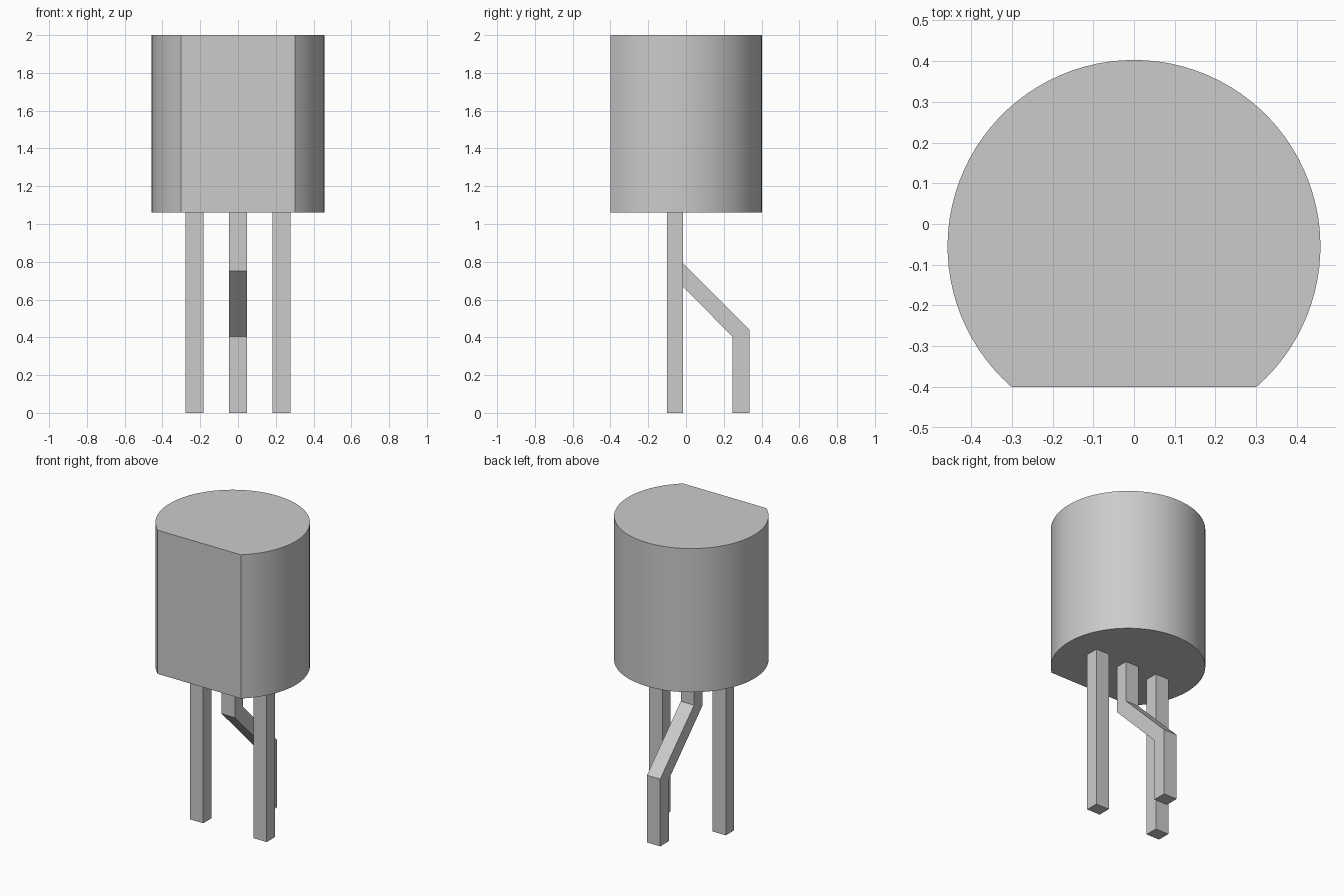
import bpy, bmesh, math
from mathutils import Vector

cube = bpy.data.objects.get("Cube")
if cube:
    bpy.data.objects.remove(cube, do_unlink=True)

grey = bpy.data.materials.new("light_grey")
grey.use_nodes = True
colour = (0.6, 0.6, 0.6, 1)
grey.diffuse_color = colour
grey.node_tree.nodes["Principled BSDF"].inputs["Base Color"].default_value = colour


def extrude_profile(name, points, direction):
    """Solid made by sweeping a closed 3D outline along a direction."""
    bm = bmesh.new()
    face = bm.faces.new([bm.verts.new(p) for p in points])
    swept = bmesh.ops.extrude_face_region(bm, geom=[face])["geom"]
    verts = [v for v in swept if isinstance(v, bmesh.types.BMVert)]
    bmesh.ops.translate(bm, verts=verts, vec=Vector(direction))
    bmesh.ops.recalc_face_normals(bm, faces=bm.faces)
    mesh = bpy.data.meshes.new(name)
    bm.to_mesh(mesh)
    bm.free()
    mesh.materials.append(grey)
    obj = bpy.data.objects.new(name, mesh)
    bpy.context.collection.objects.link(obj)
    return obj


# Body: round case with a flat cut across the front
RADIUS, CENTRE_Y, FLAT_Y = 0.458, -0.055, -0.4
BOTTOM, TOP, STEPS = 1.06, 2.0, 72
start = math.asin((FLAT_Y - CENTRE_Y) / RADIUS)
sweep = math.pi - 2 * start
angles = [start + sweep * i / STEPS for i in range(STEPS + 1)]
outline = [(RADIUS * math.cos(a), CENTRE_Y + RADIUS * math.sin(a), BOTTOM) for a in angles]
body = extrude_profile("body", outline, (0, 0, TOP - BOTTOM))
bpy.ops.object.select_all(action="DESELECT")
body.select_set(True)
bpy.context.view_layer.objects.active = body
bpy.ops.object.shade_smooth_by_angle(angle=math.radians(20))

# Legs: side profiles (y, z) extruded across their width
WIDTH, SPACING = 0.096, 0.23
FRONT, BACK = -0.1, -0.015
straight = [(FRONT, BOTTOM), (FRONT, 0), (BACK, 0), (BACK, BOTTOM)]
bent = [(FRONT, BOTTOM), (FRONT, 0.752), (0.245, 0.405), (0.245, 0),
        (0.335, 0), (0.335, 0.44), (BACK, 0.79), (BACK, BOTTOM)]
for name, x, profile in (("right_leg", -SPACING, straight),
                         ("middle_leg", 0, bent),
                         ("left_leg", SPACING, straight)):
    extrude_profile(name, [(x - WIDTH / 2, y, z) for y, z in profile], (WIDTH, 0, 0))
